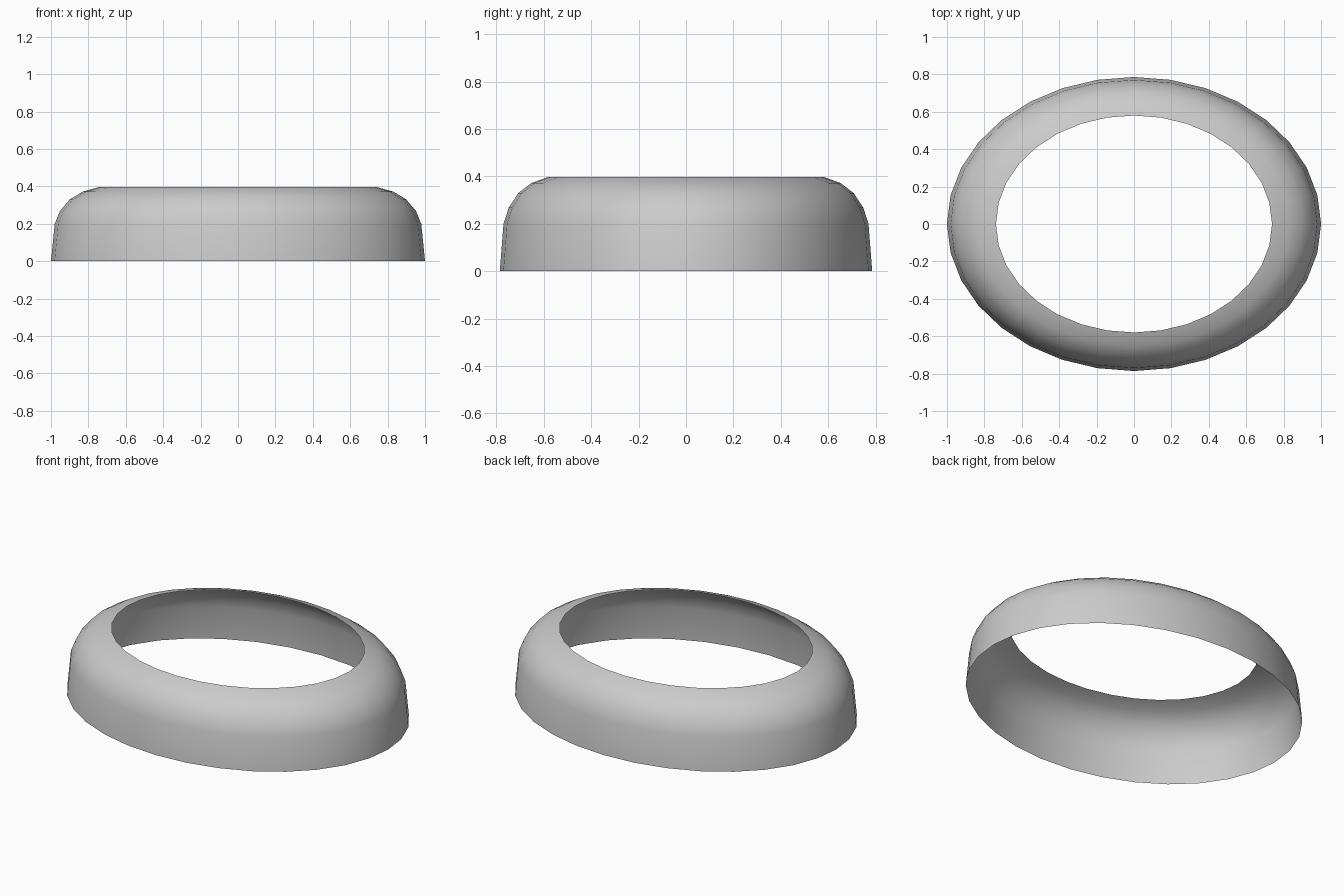
import bpy, bmesh, math

if "Cube" in bpy.data.objects:
    bpy.data.objects.remove(bpy.data.objects["Cube"])

SEGMENTS = 32
DEPTH_RATIO = 0.786   # ellipse depth relative to width

# Wall profile (half width, height): leaning wall rolling over into the top lip
PROFILE = [(1.0, 0.0), (0.98, 0.2), (0.952, 0.268), (0.9, 0.33),
           (0.83, 0.372), (0.738, 0.398)]


def elliptical_shell(name, profile):
    bm = bmesh.new()
    rings = []
    for r, z in profile:
        rings.append([bm.verts.new((r * math.cos(2 * math.pi * i / SEGMENTS),
                                    r * DEPTH_RATIO * math.sin(2 * math.pi * i / SEGMENTS), z))
                      for i in range(SEGMENTS)])
    for low, high in zip(rings, rings[1:]):
        for i in range(SEGMENTS):
            j = (i + 1) % SEGMENTS
            face = bm.faces.new((low[i], low[j], high[j], high[i]))
            face.smooth = True
    mesh = bpy.data.meshes.new(name)
    bm.to_mesh(mesh)
    bm.free()
    obj = bpy.data.objects.new(name, mesh)
    bpy.context.collection.objects.link(obj)
    return obj


# Open oval rim, a single thin skin with no floor or lid
elliptical_shell("oval_rim", PROFILE)
